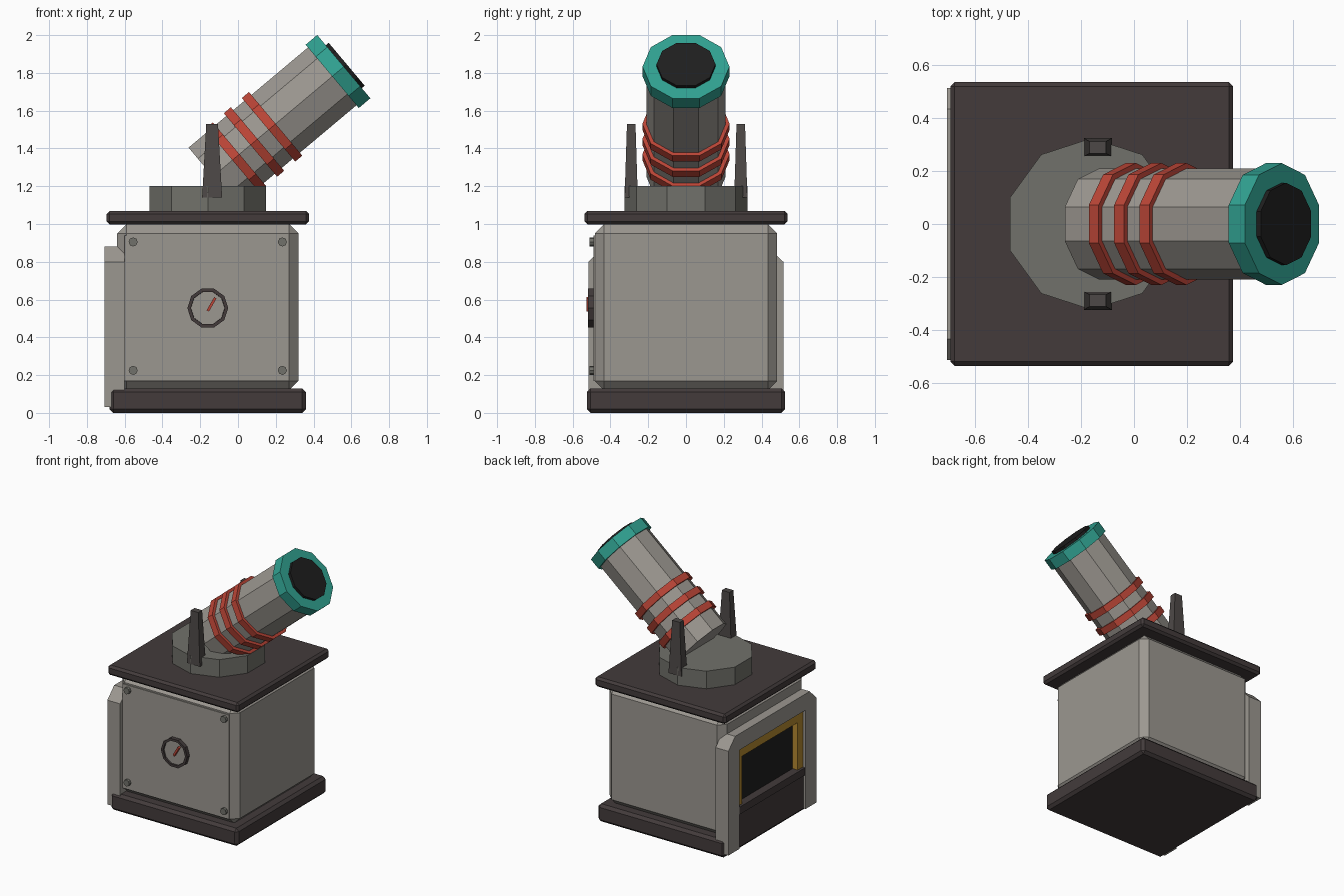
import bpy, bmesh, math
from mathutils import Vector, Matrix

if "Cube" in bpy.data.objects:
    bpy.data.objects.remove(bpy.data.objects["Cube"], do_unlink=True)


def material(name, r, g, b):
    m = bpy.data.materials.new(name)
    m.use_nodes = True
    m.diffuse_color = (r, g, b, 1)
    bsdf = next(n for n in m.node_tree.nodes if n.type == 'BSDF_PRINCIPLED')
    bsdf.inputs["Base Color"].default_value = (r, g, b, 1)
    return m


STONE = material("warm_grey", 0.33, 0.31, 0.28)
DARK_GREY = material("dark_grey", 0.165, 0.165, 0.145)
CHARCOAL = material("charcoal", 0.056, 0.044, 0.044)
IRON = material("iron", 0.075, 0.066, 0.063)
TEAL = material("teal", 0.03, 0.36, 0.285)
RED = material("red", 0.5, 0.06, 0.038)
BLACK = material("black", 0.013, 0.013, 0.013)
YELLOW = material("ochre_yellow", 0.46, 0.25, 0.03)

MID = -0.16  # centre of the cabinet in x


def frame(origin, x_axis, z_axis):
    """Placement matrix from an origin and two local axes."""
    x, z = Vector(x_axis), Vector(z_axis)
    m = Matrix((x, z.cross(x), z)).transposed().to_4x4()
    m.translation = Vector(origin)
    return m


def finish(name, bm, mats, bevel=0):
    bmesh.ops.recalc_face_normals(bm, faces=bm.faces)
    mesh = bpy.data.meshes.new(name)
    bm.to_mesh(mesh)
    bm.free()
    for m in mats:
        mesh.materials.append(m)
    ob = bpy.data.objects.new(name, mesh)
    bpy.context.collection.objects.link(ob)
    if bevel:
        mod = ob.modifiers.new("chamfer", 'BEVEL')
        mod.width, mod.segments = bevel, 1
    return ob


def prism(name, outline, depth, place, mat, bevel=0):
    """Extrude a flat outline along the local z of its placement."""
    bm = bmesh.new()
    face = bm.faces.new([bm.verts.new((u, v, 0)) for u, v in outline])
    top = bmesh.ops.extrude_face_region(bm, geom=[face])["geom"]
    bmesh.ops.translate(bm, vec=(0, 0, depth),
                        verts=[g for g in top if isinstance(g, bmesh.types.BMVert)])
    bm.transform(place)
    return finish(name, bm, [mat], bevel)


def box(name, lo, hi, mat, bevel=0):
    (x0, y0, z0), (x1, y1, z1) = lo, hi
    rect = [(x0, y0), (x1, y0), (x1, y1), (x0, y1)]
    return prism(name, rect, z1 - z0, Matrix.Translation((0, 0, z0)), mat, bevel)


def ngon(r, n=10):
    return [(r * math.cos(math.tau * i / n), r * math.sin(math.tau * i / n)) for i in range(n)]


# Cabinet: plinth, body and top plate
box("base_plinth", (MID - 0.52, -0.525, 0), (MID + 0.52, 0.525, 0.13), CHARCOAL, 0.02)
box("cabinet_body", (MID - 0.48, -0.483, 0.12), (MID + 0.48, 0.483, 1.0), STONE, 0.05)
box("top_plate", (MID - 0.535, -0.537, 0.997), (MID + 0.535, 0.537, 1.07), CHARCOAL, 0.016)

# Front panel with corner bolts
box("front_panel", (MID - 0.44, -0.489, 0.17), (MID + 0.43, -0.47, 0.94), STONE)


def front(x, z, y):
    return frame((x, y, z), (1, 0, 0), (0, -1, 0))


for dx, side in ((-0.395, "right"), (0.395, "left")):
    for z, level in ((0.225, "lower"), (0.905, "upper")):
        prism(f"{level}_{side}_bolt", ngon(0.024, 8), 0.027, front(MID + dx, z, -0.483), DARK_GREY)

# Gauge: rim with a sunken dial, and a needle
bm = bmesh.new()
dial = bm.faces.new([bm.verts.new((u, v, 0.035)) for u, v in ngon(0.108)])
skirt = bmesh.ops.extrude_edge_only(bm, edges=dial.edges[:])["geom"]
bmesh.ops.translate(bm, vec=(0, 0, -0.035),
                    verts=[g for g in skirt if isinstance(g, bmesh.types.BMVert)])
bmesh.ops.inset_region(bm, faces=[dial], thickness=0.018)
bmesh.ops.inset_region(bm, faces=[dial], thickness=0.001, depth=-0.012)
dial.material_index = 1
bm.transform(front(MID, 0.555, -0.483))
finish("gauge", bm, [CHARCOAL, STONE])
needle_place = front(MID, 0.54, -0.5) @ Matrix.Rotation(math.radians(-30), 4, 'Z')
prism("gauge_needle", [(-0.007, 0), (0.007, 0), (0.007, 0.08), (-0.007, 0.08)],
      0.026, needle_place, RED)

# Furnace surround on the right side, as an upside-down U with cut corners


def side(x):
    return frame((x, 0, 0), (0, -1, 0), (-1, 0, 0))


def arch(half_w, bottom, top, cut, inner_w, inner_top):
    half = [(inner_w, inner_top), (inner_w, bottom), (half_w, bottom)]
    half += [(half_w, top - cut), (half_w - cut, top)] if cut else [(half_w, top)]
    return half + [(-u, v) for u, v in reversed(half)]


prism("furnace_surround", arch(0.515, 0.03, 0.88, 0.08, 0.385, 0.76), 0.105, side(-0.602), STONE)
prism("furnace_trim", arch(0.387, 0.3, 0.762, 0, 0.325, 0.685), 0.05, side(-0.635), YELLOW)
box("furnace_opening", (-0.644, -0.34, 0.3), (-0.62, 0.34, 0.7), BLACK)
box("furnace_lower_panel", (-0.69, -0.386, 0.03), (-0.62, 0.386, 0.29), CHARCOAL)
box("furnace_ledge", (-0.704, -0.386, 0.28), (-0.62, 0.386, 0.335), CHARCOAL)

# Round mount
prism("mount", ngon(0.325), 0.13, frame((MID, 0, 1.07), (0, 1, 0), (0, 0, 1)), DARK_GREY)

# Tapered brackets on both sides of the barrel
for s, label in ((-1, "front_bracket"), (1, "back_bracket")):
    bm = bmesh.new()
    bmesh.ops.create_cube(bm, size=1)
    for v in bm.verts:
        w, d = (0.062, 0.045) if v.co.z > 0 else (0.106, 0.07)
        v.co = (v.co.x * w - 0.137, v.co.y * d + s * 0.29, 1.335 + v.co.z * 0.39)
    finish(label, bm, [IRON])

# Barrel, with offsets measured along its axis from the muzzle face
tilt = math.radians(40)
AXIS = Vector((math.cos(tilt), 0, math.sin(tilt)))
MUZZLE = Vector((0.56, 0, 1.833))


def barrel_part(name, r, start, length, mat):
    prism(name, ngon(r), length, frame(MUZZLE + AXIS * start, (0, 1, 0), AXIS), mat)


barrel_part("barrel", 0.21, -0.905, 0.87, STONE)
barrel_part("muzzle_ring", 0.23, -0.08, 0.08, TEAL)
barrel_part("bore", 0.156, -0.03, 0.05, BLACK)
for i in range(3):
    barrel_part(f"barrel_band_{i + 1}", 0.231, -0.52 - 0.125 * i, 0.049, RED)
